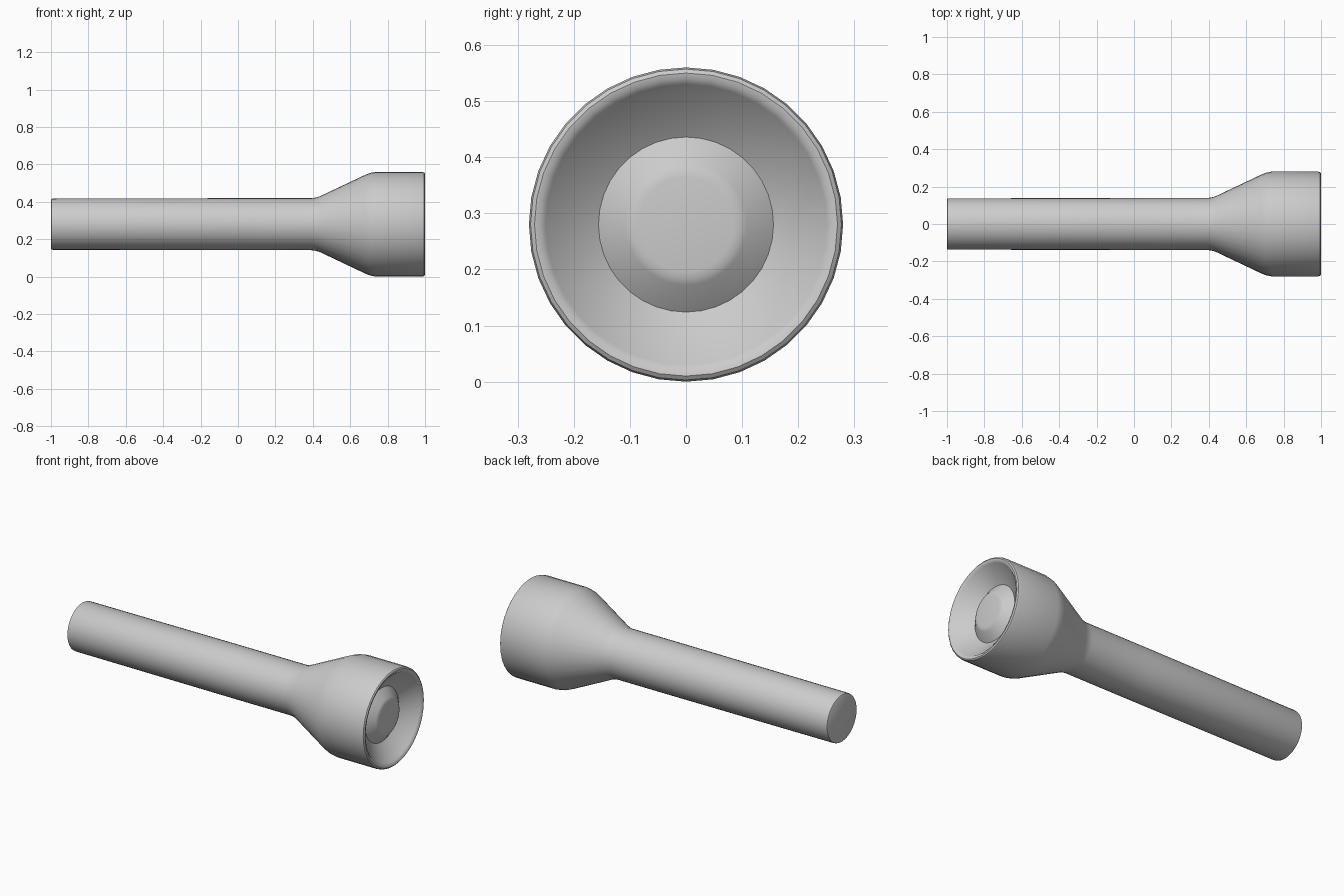
import bpy, bmesh
from math import cos, sin, pi

if "Cube" in bpy.data.objects:
    bpy.data.objects.remove(bpy.data.objects["Cube"])

SIDES = 36
CZ = 0.28


def lathe(name, profile):
    """Revolve (x, radius) points around the long axis; radius 0 closes to a point."""
    bm = bmesh.new()
    rings = []
    for x, r in profile:
        count = SIDES if r > 0 else 1
        rings.append([bm.verts.new((x, r * sin(2 * pi * i / SIDES),
                                    CZ + r * cos(2 * pi * i / SIDES)))
                      for i in range(count)])
    for a, b in zip(rings, rings[1:]):
        for i in range(SIDES):
            j = (i + 1) % SIDES
            quad = [a[i % len(a)], a[j % len(a)], b[j % len(b)], b[i % len(b)]]
            bm.faces.new(list(dict.fromkeys(quad)))
    bmesh.ops.recalc_face_normals(bm, faces=bm.faces)
    mesh = bpy.data.meshes.new(name)
    bm.to_mesh(mesh)
    bm.free()
    obj = bpy.data.objects.new(name, mesh)
    bpy.context.collection.objects.link(obj)
    bpy.ops.object.select_all(action='DESELECT')
    bpy.context.view_layer.objects.active = obj
    obj.select_set(True)
    bpy.ops.object.shade_smooth_by_angle(angle=0.6)
    return obj


# Handle, flared head, rim, reflector bowl and bulging lens as one lathed shell
lathe("torch_body", [
    (-1.0, 0), (-1.0, 0.13), (-0.997, 0.135), (-0.99, 0.137),
    (0.0, 0.139), (0.39, 0.139), (0.415, 0.142), (0.44, 0.15),
    (0.68, 0.264), (0.705, 0.274), (0.735, 0.28),
    (0.985, 0.28), (0.995, 0.277), (1.0, 0.27),
    (0.998, 0.26), (0.99, 0.25), (0.98, 0.243),
    (0.92, 0.156),
    (0.957, 0.108), (0.962, 0.098), (0.964, 0.085), (0.964, 0)])
